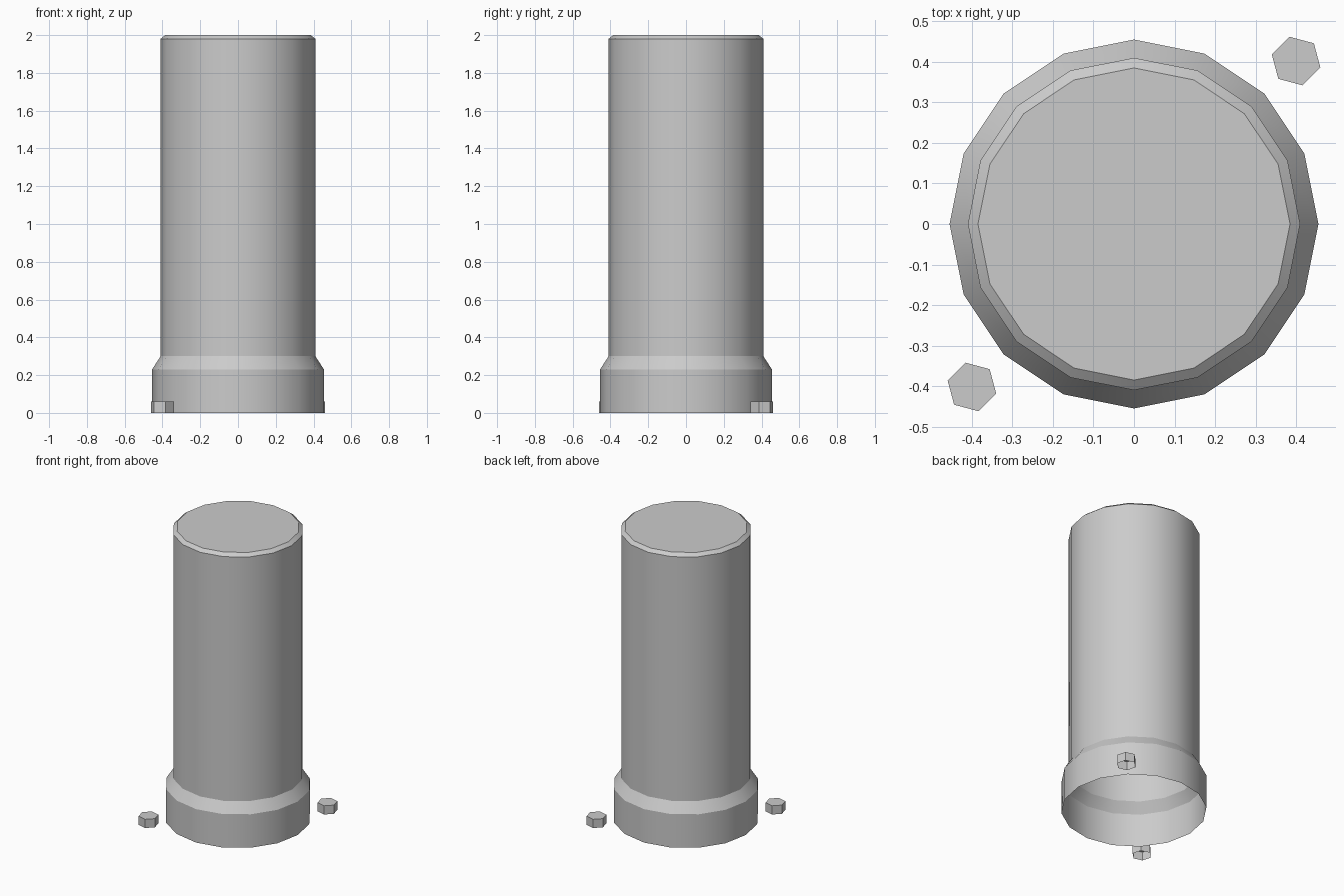
import bpy
import math

cube = bpy.data.objects.get("Cube")
if cube:
    bpy.data.objects.remove(cube, do_unlink=True)

grey = bpy.data.materials.new("light grey")
grey.use_nodes = True
colour = (0.6, 0.6, 0.6, 1)
grey.diffuse_color = colour
grey.node_tree.nodes["Principled BSDF"].inputs["Base Color"].default_value = colour


def lathe(name, profile, sides, centre=(0, 0), turn=0.0):
    """Shell open at the bottom: rings of (radius, height), capped on top."""
    verts, faces = [], []
    for r, z in profile:
        for i in range(sides):
            a = turn + math.tau * i / sides
            verts.append((r * math.cos(a), r * math.sin(a), z))
    for k in range(len(profile) - 1):
        for i in range(sides):
            j = (i + 1) % sides
            low, high = k * sides, (k + 1) * sides
            faces.append((low + i, low + j, high + j, high + i))
    faces.append(tuple(range(len(verts) - sides, len(verts))))
    mesh = bpy.data.meshes.new(name)
    mesh.from_pydata(verts, [], faces)
    mesh.materials.append(grey)
    obj = bpy.data.objects.new(name, mesh)
    obj.location = (*centre, 0)
    bpy.context.collection.objects.link(obj)
    bpy.ops.object.select_all(action='DESELECT')
    obj.select_set(True)
    bpy.context.view_layer.objects.active = obj
    bpy.ops.object.shade_smooth_by_angle(angle=math.radians(30))
    return obj


# Post with flared base collar and chamfered top
lathe("bollard_post", [(0.455, 0), (0.455, 0.23), (0.41, 0.3),
                       (0.41, 1.98), (0.385, 2.0)], 16)

# Hexagonal bolts at two opposite corners
for name, s in (("front_right_bolt", -1), ("back_left_bolt", 1)):
    lathe(name, [(0.062, 0), (0.062, 0.06)], 6, (0.4 * s, 0.402 * s), math.radians(45))
